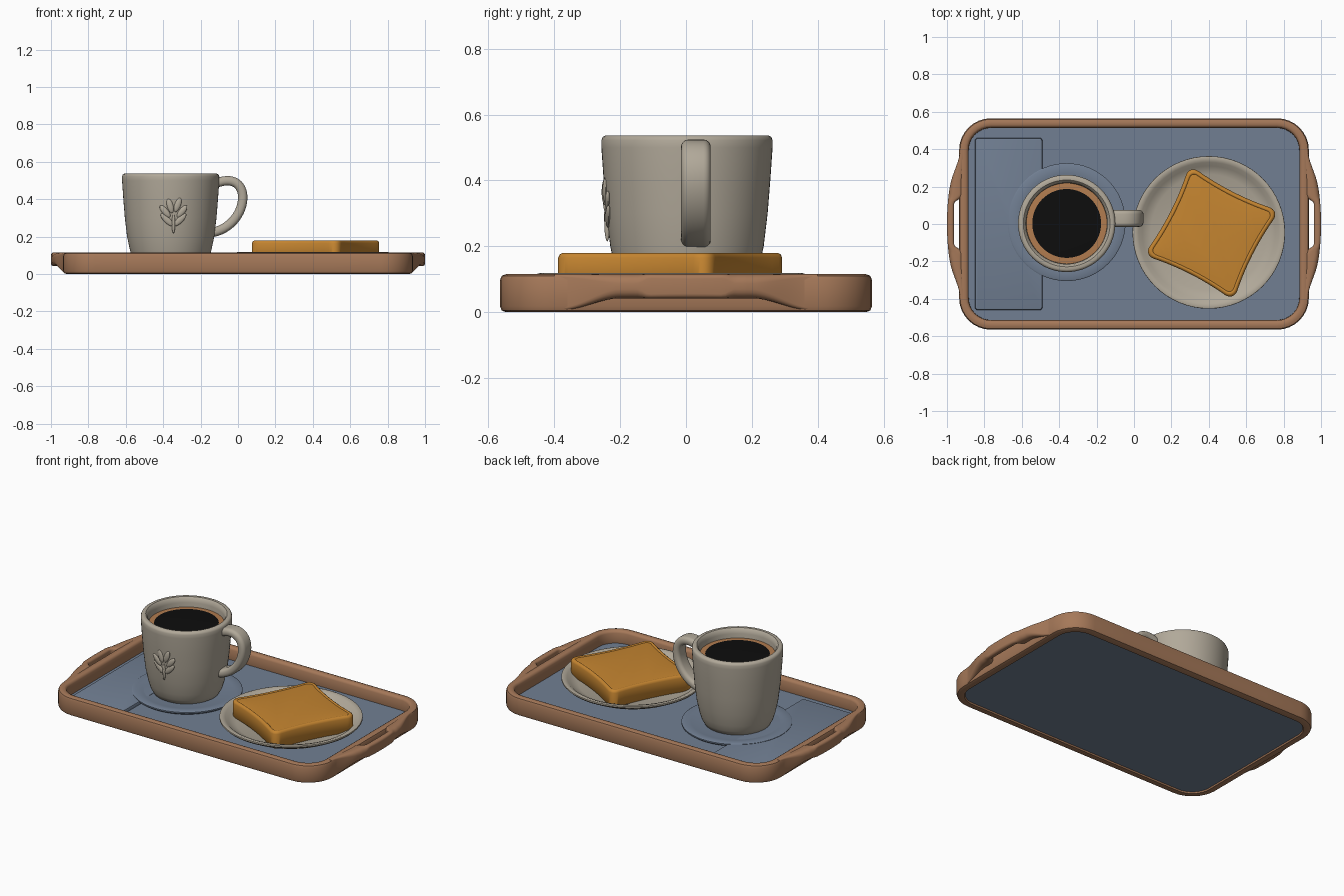
import bpy, bmesh, math
from mathutils import Vector, Matrix
from mathutils.geometry import interpolate_bezier

if "Cube" in bpy.data.objects:
    bpy.data.objects.remove(bpy.data.objects["Cube"])


def material(name, r, g, b):
    m = bpy.data.materials.new(name)
    m.use_nodes = True
    m.diffuse_color = (r, g, b, 1)
    bsdf = m.node_tree.nodes["Principled BSDF"]
    bsdf.inputs["Base Color"].default_value = (r, g, b, 1)
    bsdf.inputs["Roughness"].default_value = 0.7
    return m


wood = material("warm wood", 0.38, 0.19, 0.10)
blue = material("slate blue", 0.165, 0.212, 0.29)
ceramic = material("cream ceramic", 0.44, 0.395, 0.32)
bread = material("golden toast", 0.56, 0.235, 0.03)
crema = material("coffee crema", 0.45, 0.205, 0.08)
black = material("black coffee", 0.004, 0.004, 0.004)


def finish(name, bm, mats, angle=40):
    bmesh.ops.recalc_face_normals(bm, faces=bm.faces)
    me = bpy.data.meshes.new(name)
    bm.to_mesh(me)
    bm.free()
    for m in mats:
        me.materials.append(m)
    me.shade_smooth()
    me.set_sharp_from_angle(angle=math.radians(angle))
    ob = bpy.data.objects.new(name, me)
    bpy.context.scene.collection.objects.link(ob)
    return ob


def loft(name, rings, mat, closed=False, angle=40):
    """Skin a list of equal point rings; cap the ends unless closed."""
    bm = bmesh.new()
    loops = [[bm.verts.new(p) for p in ring] for ring in rings]
    n = len(loops[0])
    pairs = list(zip(loops, loops[1:]))
    if closed:
        pairs.append((loops[-1], loops[0]))
    else:
        bm.faces.new(loops[0])
        bm.faces.new(loops[-1])
    for a, b in pairs:
        for i in range(n):
            j = (i + 1) % n
            bm.faces.new((a[i], a[j], b[j], b[i]))
    return finish(name, bm, [mat], angle)


def lathe(name, profile, centre, mat, n=64):
    cx, cy = centre
    turn = [math.tau * i / n for i in range(n)]
    rings = [[(cx + r * math.cos(a), cy + r * math.sin(a), z) for a in turn]
             for r, z in profile]
    return loft(name, rings, mat)


def rounded(hx, hy, r, arc=8, edge=6):
    """Rounded rectangle outline with extra points along its edges."""
    corners = []
    for k, (sx, sy) in enumerate(((1, 1), (-1, 1), (-1, -1), (1, -1))):
        c = Vector((sx * (hx - r), sy * (hy - r)))
        angles = [(k + i / arc) * math.pi / 2 for i in range(arc + 1)]
        corners.append([c + r * Vector((math.cos(a), math.sin(a))) for a in angles])
    pts = []
    for k in range(4):
        pts += corners[k]
        start, end = corners[k][-1], corners[(k + 1) % 4][0]
        pts += [start.lerp(end, i / edge) for i in range(1, edge)]
    return pts


def slab(name, hx, hy, r, layers, mat, centre=(0, 0), closed=False):
    """Stack inset copies of a rounded rectangle; layers are (inset, z)."""
    rings = [[(centre[0] + p.x, centre[1] + p.y, z)
              for p in rounded(hx - d, hy - d, r - d)] for d, z in layers]
    return loft(name, rings, mat, closed)


def smooth(a, b, v):
    t = min(1, max(0, (v - a) / (b - a)))
    return t * t * (3 - 2 * t)


# Tray rim and floor
slab("tray_rim", 0.935, 0.565, 0.17,
     [(0.018, 0), (0.005, 0.005), (0, 0.018), (0, 0.097), (0.005, 0.11),
      (0.018, 0.115), (0.036, 0.115), (0.045, 0.11), (0.05, 0.1),
      (0.052, 0.012), (0.045, 0)], wood, closed=True)
slab("tray_floor", 0.895, 0.525, 0.13, [(0, 0.008), (0, 0.038)], blue)

# Tray grips: a bowed bar on each side with an open finger slot
for side, label in ((1, "left"), (-1, "right")):
    rings = []
    for i in range(61):
        y = -0.4 + 0.8 * i / 60
        ay = abs(y)
        outer = 0.93 + 0.055 * smooth(0.4, 0.18, ay) + 0.015 * max(0, 1 - (y / 0.2) ** 2)
        inner = 0.91 + 0.052 * smooth(0.155, 0.11, ay)
        low = 0.005 + 0.037 * smooth(0.38, 0.2, ay)
        hx, hz = (outer - inner) / 2, (0.115 - low) / 2
        rings.append([(side * ((outer + inner) / 2 + p.x), y, low + hz + p.y)
                      for p in rounded(hx, hz, min(hx, hz) * 0.75, 4, 2)])
    loft(label + "_tray_grip", rings, wood)

# Folded napkin and saucer
slab("napkin", 0.18, 0.46, 0.015,
     [(0, 0.03), (0, 0.05), (0.003, 0.056), (0.01, 0.058)], blue, (-0.67, 0))
lathe("saucer", [(0.2, 0.032), (0.3, 0.04), (0.315, 0.052), (0.315, 0.06),
                 (0.308, 0.064), (0.26, 0.06), (0.22, 0.054), (0.01, 0.054)],
      (-0.36, 0.01), blue)

# Mug body
mug_at = (-0.36, 0.003)
lathe("mug_body", [(0.01, 0.05), (0.175, 0.05), (0.19, 0.058), (0.205, 0.085),
                   (0.217, 0.125), (0.233, 0.2), (0.245, 0.3), (0.253, 0.4),
                   (0.26, 0.5), (0.26, 0.522), (0.256, 0.532), (0.247, 0.537),
                   (0.232, 0.536), (0.222, 0.526), (0.217, 0.505), (0.212, 0.4),
                   (0.195, 0.2), (0.15, 0.1), (0.01, 0.09)], mug_at, ceramic)

# Mug handle: flattened oval section swept along a curve
path = interpolate_bezier(Vector((-0.13, 0, 0.48)), Vector((0.09, 0, 0.58)),
                          Vector((0.07, 0, 0.25)), Vector((-0.15, 0, 0.22)), 32)
rings = []
for i, p in enumerate(path):
    along = (path[min(i + 1, 31)] - path[max(i - 1, 0)]).normalized()
    out = Vector((-along.z, 0, along.x))
    rings.append([p + out * q.x + Vector((0, 0.03 + q.y, 0))
                  for q in rounded(0.025, 0.045, 0.022, 5, 2)])
loft("mug_handle", rings, ceramic)

# Coffee: dark centre with a crema ring
coffee = lathe("coffee", [(0.214, 0.455), (0.216, 0.478), (0.184, 0.48),
                          (0.01, 0.48)], mug_at, crema)
coffee.data.materials.append(black)
for f in coffee.data.polygons:
    if f.center.z > 0.4799:
        f.material_index = 1

# Raised sprig on the mug front: stem and paired leaves
bm = bmesh.new()
for dx, z, length, lean in ((0, 0.27, 0.055, 0), (-0.035, 0.29, 0.045, -45),
                            (0.035, 0.29, 0.045, 45), (-0.045, 0.335, 0.04, -40),
                            (0.045, 0.335, 0.04, 40), (-0.018, 0.365, 0.04, -15),
                            (0.022, 0.37, 0.04, 20)):
    radius = 0.245 + 0.08 * (z - 0.3)
    x = 0.015 + dx
    y = mug_at[1] - math.sqrt(radius ** 2 - x ** 2)
    width = 0.009 if dx == 0 else 0.017
    place = (Matrix.Translation((mug_at[0] + x, y, z))
             @ Matrix.Rotation(math.radians(lean), 4, 'Y')
             @ Matrix.Diagonal((width, 0.009, length, 1)))
    bmesh.ops.create_uvsphere(bm, u_segments=16, v_segments=10, radius=1, matrix=place)
finish("mug_sprig", bm, [ceramic])

# Plate
lathe("plate", [(0.01, 0.04), (0.26, 0.04), (0.33, 0.062), (0.398, 0.098),
                (0.408, 0.108), (0.407, 0.116), (0.396, 0.119), (0.375, 0.112),
                (0.355, 0.094), (0.31, 0.076), (0.01, 0.07)], (0.4, -0.045), ceramic)

# Toast: pinched square with soft crust edges
half = 0.272
spin = Matrix.Rotation(math.radians(-27), 2)
rings = []
for inset, z in ((0.014, 0.068), (0, 0.08), (0, 0.165), (0.004, 0.175),
                 (0.012, 0.18), (0.02, 0.18), (0.024, 0.176), (0.03, 0.177)):
    ring = []
    for p in rounded(half - inset, half - inset, 0.06 - inset, 8, 12):
        pinch = Vector((p.x * (1 - 0.09 * (1 - (p.y / half) ** 2)),
                        p.y * (1 - 0.09 * (1 - (p.x / half) ** 2))))
        q = spin @ pinch
        ring.append((0.415 + q.x, -0.048 + q.y, z))
    rings.append(ring)
loft("toast", rings, bread, angle=50)
